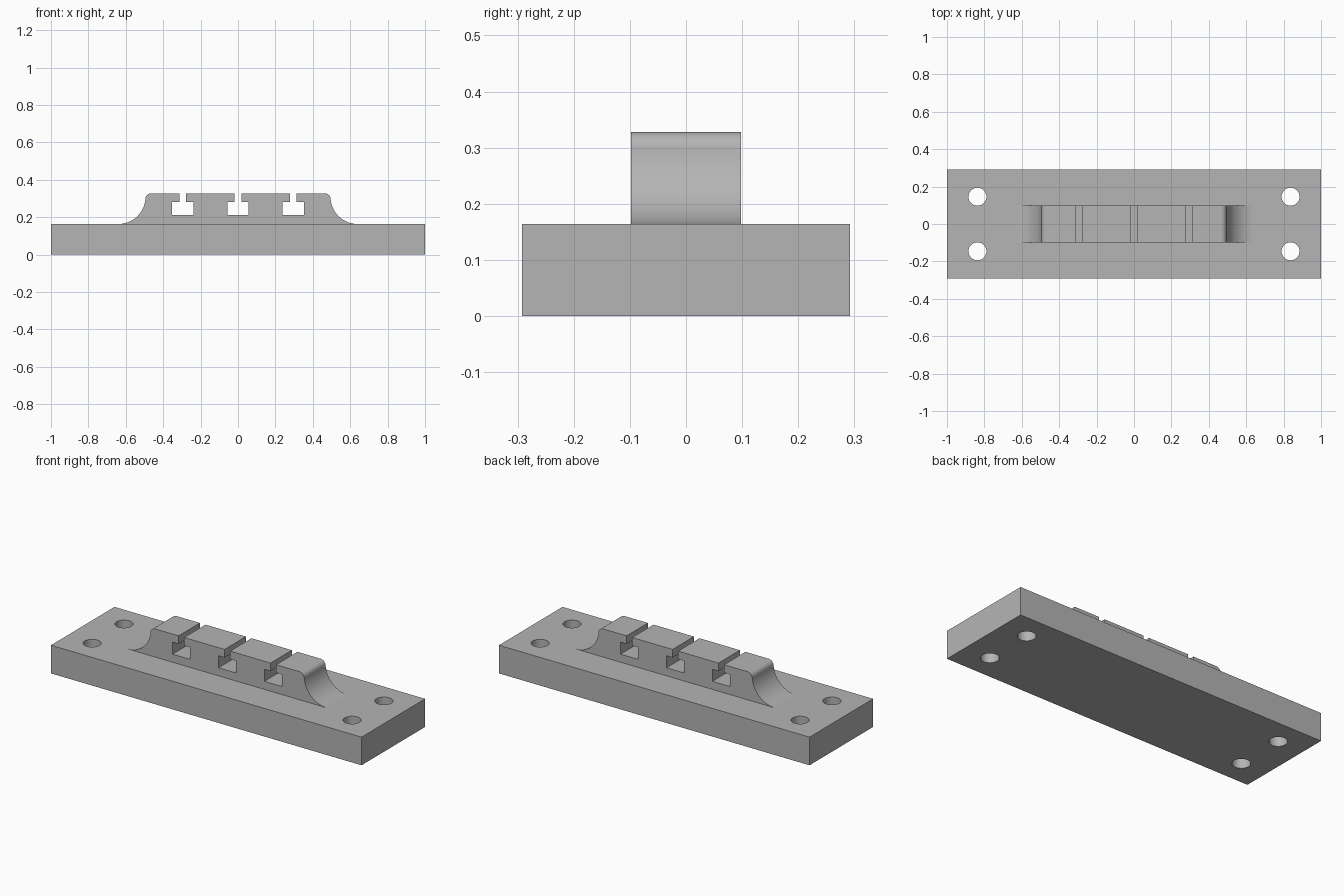
import bpy, bmesh
from math import cos, sin, pi, atan2, radians

if "Cube" in bpy.data.objects:
    bpy.data.objects.remove(bpy.data.objects["Cube"], do_unlink=True)

BASE_TOP, TOP = 0.164, 0.328
HALF_DEPTH, RAIL_HALF = 0.292, 0.098

grey = bpy.data.materials.new("plain_grey")
grey.use_nodes = True
grey.diffuse_color = (0.46, 0.46, 0.46, 1)
grey.node_tree.nodes["Principled BSDF"].inputs["Base Color"].default_value = grey.diffuse_color


def finish(name, bm):
    bmesh.ops.recalc_face_normals(bm, faces=bm.faces[:])
    mesh = bpy.data.meshes.new(name)
    bm.to_mesh(mesh)
    bm.free()
    mesh.materials.append(grey)
    obj = bpy.data.objects.new(name, mesh)
    bpy.context.collection.objects.link(obj)
    return obj


def smooth(obj):
    bpy.ops.object.select_all(action="DESELECT")
    bpy.context.view_layer.objects.active = obj
    obj.select_set(True)
    bpy.ops.object.shade_smooth_by_angle(angle=radians(30))


def arc(cx, cz, r, start, end, steps):
    angles = [start + (end - start) * i / steps for i in range(steps + 1)]
    return [(cx + r * cos(a), cz + r * sin(a)) for a in angles]


# Base plate
bm = bmesh.new()
bmesh.ops.create_cube(bm, size=1)
for v in bm.verts:
    v.co.x *= 2
    v.co.y *= 2 * HALF_DEPTH
    v.co.z = (v.co.z + 0.5) * BASE_TOP
base = finish("base_plate", bm)

# Four through holes for bolts
bm = bmesh.new()
for x in (-0.837, 0.837):
    for y in (-0.146, 0.146):
        made = bmesh.ops.create_cone(bm, cap_ends=True, segments=48,
                                     radius1=0.048, radius2=0.048, depth=1)
        bmesh.ops.translate(bm, verts=made["verts"], vec=(x, y, 0))
cutter = finish("hole_cutter", bm)
cutter.hide_render = True
cut = base.modifiers.new("bolt_holes", "BOOLEAN")
cut.operation, cut.solver, cut.object = "DIFFERENCE", "EXACT", cutter
bpy.context.view_layer.objects.active = base
bpy.ops.object.modifier_apply(modifier=cut.name)
bpy.data.objects.remove(cutter, do_unlink=True)
smooth(base)

# Rail outline: rounded shoulder flowing into a concave foot
ROUND, FOOT = 0.03, 0.1453
shoulder = (0.465, TOP - ROUND)
foot = (0.64, BASE_TOP + FOOT)
join = atan2(foot[1] - shoulder[1], foot[0] - shoulder[0])
flank = arc(*shoulder, ROUND, pi / 2, join, 8)
flank += arc(*foot, FOOT, pi + join, 1.5 * pi, 24)[1:]

# T-shaped slots cut down from the top
SLOT_FLOOR, SLOT_LIP = 0.211, 0.281
slot = [(-0.018, TOP), (-0.018, SLOT_LIP), (-0.057, SLOT_LIP), (-0.057, SLOT_FLOOR)]
slot += [(-x, z) for x, z in reversed(slot)]

outline = [(-x, z) for x, z in reversed(flank)]
for centre in (-0.296, 0, 0.296):
    outline += [(centre + x, z) for x, z in slot]
outline += flank
outline += [(foot[0], BASE_TOP - 0.02), (-foot[0], BASE_TOP - 0.02)]

# Slotted rail
bm = bmesh.new()
face = bm.faces.new([bm.verts.new((x, -RAIL_HALF, z)) for x, z in outline])
swept = bmesh.ops.extrude_face_region(bm, geom=[face])
moved = [g for g in swept["geom"] if isinstance(g, bmesh.types.BMVert)]
bmesh.ops.translate(bm, verts=moved, vec=(0, 2 * RAIL_HALF, 0))
if not face.is_valid or len(bm.faces) < len(outline) + 2:
    bm.faces.new([v for v in bm.verts if v not in moved])
rail = finish("slotted_rail", bm)
smooth(rail)
